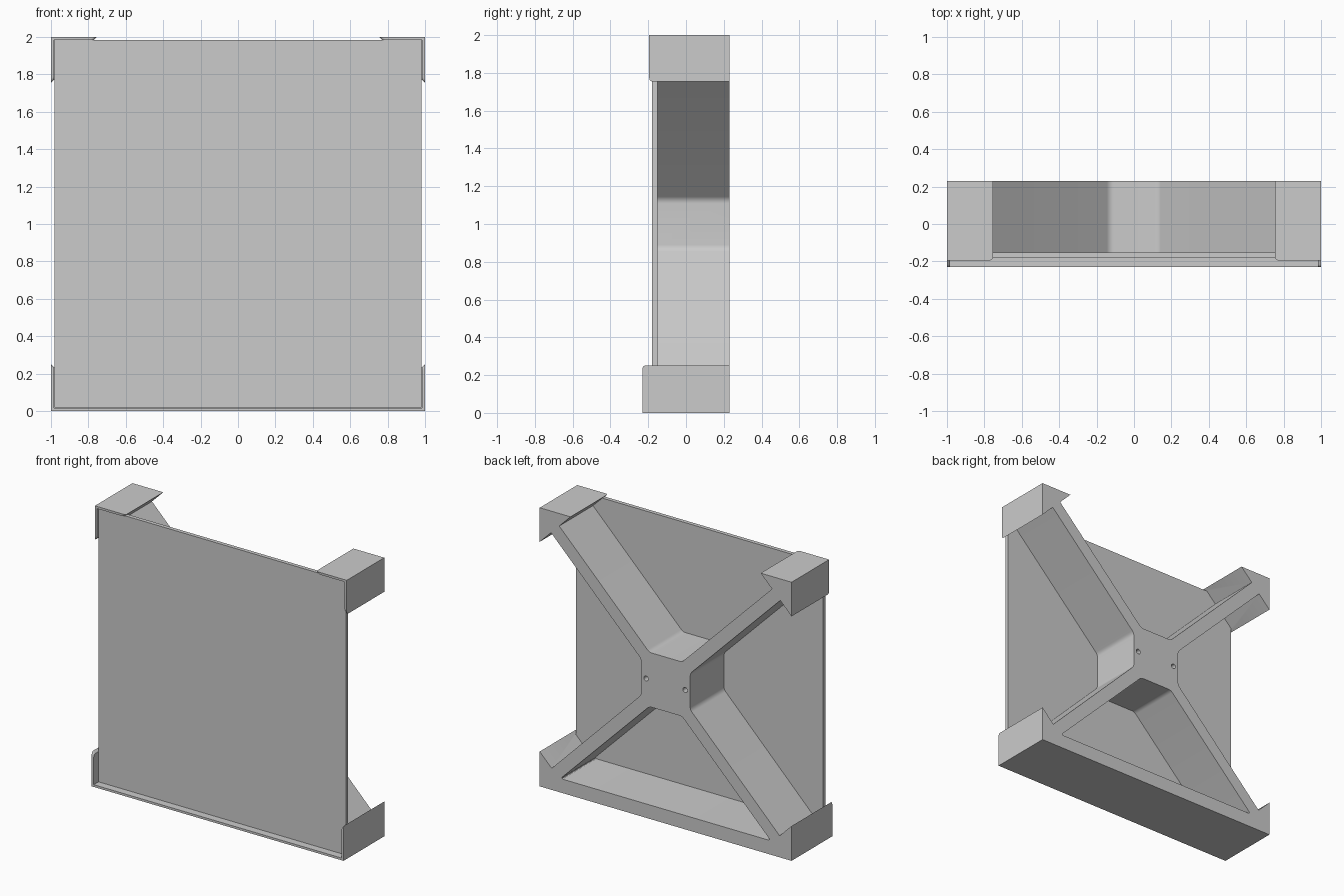
import bpy, bmesh, math
from mathutils import Vector

if "Cube" in bpy.data.objects:
    bpy.data.objects.remove(bpy.data.objects["Cube"])

BACK, FRAME_FRONT = 0.231, -0.152
STEP_Y = 0.035          # depth of the lap joint in the hub

grey = bpy.data.materials.new("light_grey")
grey.diffuse_color = (0.6, 0.6, 0.6, 1)
grey.use_nodes = True
grey.node_tree.nodes["Principled BSDF"].inputs["Base Color"].default_value = grey.diffuse_color


def rounded(points):
    """Replace points that carry a radius (x, z, r) by a small arc."""
    out = []
    n = len(points)
    for i, p in enumerate(points):
        v = Vector(p[:2])
        if len(p) < 3:
            out.append(v)
            continue
        a = (Vector(points[i - 1][:2]) - v).normalized()
        b = (Vector(points[(i + 1) % n][:2]) - v).normalized()
        half = a.angle(b) / 2
        centre = v + (a + b).normalized() * (p[2] / math.sin(half))
        d = p[2] / math.tan(half)
        s, e = v + a * d - centre, v + b * d - centre
        for k in range(7):
            out.append(centre + s.lerp(e, k / 6).normalized() * p[2])
    return out


def prism(name, points, y0, y1):
    """Solid with an x/z outline, running along y."""
    bm = bmesh.new()
    outline = rounded(points)
    n = len(outline)
    front = [bm.verts.new((p.x, y0, p.y)) for p in outline]
    back = [bm.verts.new((p.x, y1, p.y)) for p in outline]
    bm.faces.new(front)
    bm.faces.new(back[::-1])
    for i in range(n):
        j = (i + 1) % n
        bm.faces.new((front[j], front[i], back[i], back[j]))
    bmesh.ops.recalc_face_normals(bm, faces=bm.faces)
    if bm.calc_volume(signed=True) < 0:
        bmesh.ops.reverse_faces(bm, faces=bm.faces)
    mesh = bpy.data.meshes.new(name)
    bm.to_mesh(mesh)
    bm.free()
    mesh.materials.append(grey)
    ob = bpy.data.objects.new(name, mesh)
    bpy.context.collection.objects.link(ob)
    return ob


def box(name, x0, x1, y0, y1, z0, z1):
    return prism(name, [(x0, z0), (x1, z0), (x1, z1), (x0, z1)], y0, y1)


def cut(ob, cutter):
    cutter.hide_render = True
    mod = ob.modifiers.new("cut", 'BOOLEAN')
    mod.operation, mod.solver, mod.object = 'DIFFERENCE', 'EXACT', cutter
    bpy.context.view_layer.update()
    bpy.context.view_layer.objects.active = ob
    bpy.ops.object.modifier_apply(modifier=mod.name)
    if not ob.data.polygons:
        raise RuntimeError("nothing left of " + ob.name + " after " + cutter.name)
    bpy.data.objects.remove(cutter)


def mirrored(half):
    """Close a right-hand outline with its mirror image; z is given from the hub centre."""
    left = [(-p[0],) + tuple(p[1:]) for p in reversed(half)]
    return [(p[0], p[1] + 1) + tuple(p[2:]) for p in half + left]


def finish(ob, front):
    """Round the free ends of the retaining lips, then smooth the fillets."""
    bm = bmesh.new()
    bm.from_mesh(ob.data)
    ends = [e for e in bm.edges if 0.01 < e.calc_length() < 0.04
            and all(abs(v.co.y - front) < 1e-4 for v in e.verts)]
    if ends:
        bmesh.ops.bevel(bm, geom=ends, offset=0.014, segments=4, profile=0.5, affect='EDGES')
    bm.to_mesh(ob.data)
    bm.free()
    bpy.ops.object.select_all(action='DESELECT')
    ob.select_set(True)
    bpy.context.view_layer.objects.active = ob
    bpy.ops.object.shade_smooth_by_angle(angle=math.radians(25))


def pocket():
    """Recess that leaves thin retaining lips around the panel."""
    return box("pocket", -0.984, 0.984, -0.4, FRAME_FRONT, 0.016, 1.984)


# Upper frame: V arms with triangular corner blocks
upper = prism("upper_frame", mirrored([
    (0.195, -0.035), (0.195, 0.13, 0.05), (0.91, 0.845), (1, 0.755), (1, 1),
    (0.755, 1), (0.845, 0.91), (0.13, 0.195, 0.05)]), -0.195, BACK)
cut(upper, pocket())
cut(upper, box("step", -0.3, 0.3, -0.4, STEP_Y, 0.9, 1.04))
for x in (-0.155, 0.155):
    hole = [(x + 0.018 * math.cos(a * math.pi / 12), 1.0 + 0.018 * math.sin(a * math.pi / 12))
            for a in range(24)]
    cut(upper, prism("screw_hole", hole, 0.1, 0.3))
finish(upper, -0.195)

# Lower frame: inverted V arms, corner blocks, bottom rail and front lip
lower = prism("lower_frame", mirrored([
    (0.195, 0.04), (0.195, -0.13, 0.05), (0.905, -0.845), (1, -0.75), (1, -1)]), -0.231, BACK)
# the outline runs across the hub top, down to the rail
cut(lower, pocket())
cut(lower, prism("opening", mirrored([
    (0.13, -0.195, 0.05), (0.835, -0.90, 0.008)]), -0.4, 0.4))
cut(lower, box("step", -0.3, 0.3, STEP_Y, 0.4, 0.965, 1.1))
finish(lower, -0.231)

# Square panel in two layers
box("front_panel", -0.982, 0.982, -0.18, -0.165, 0.018, 1.984)
box("panel_backing", -0.982, 0.982, -0.165, FRAME_FRONT, 0.018, 1.984)
